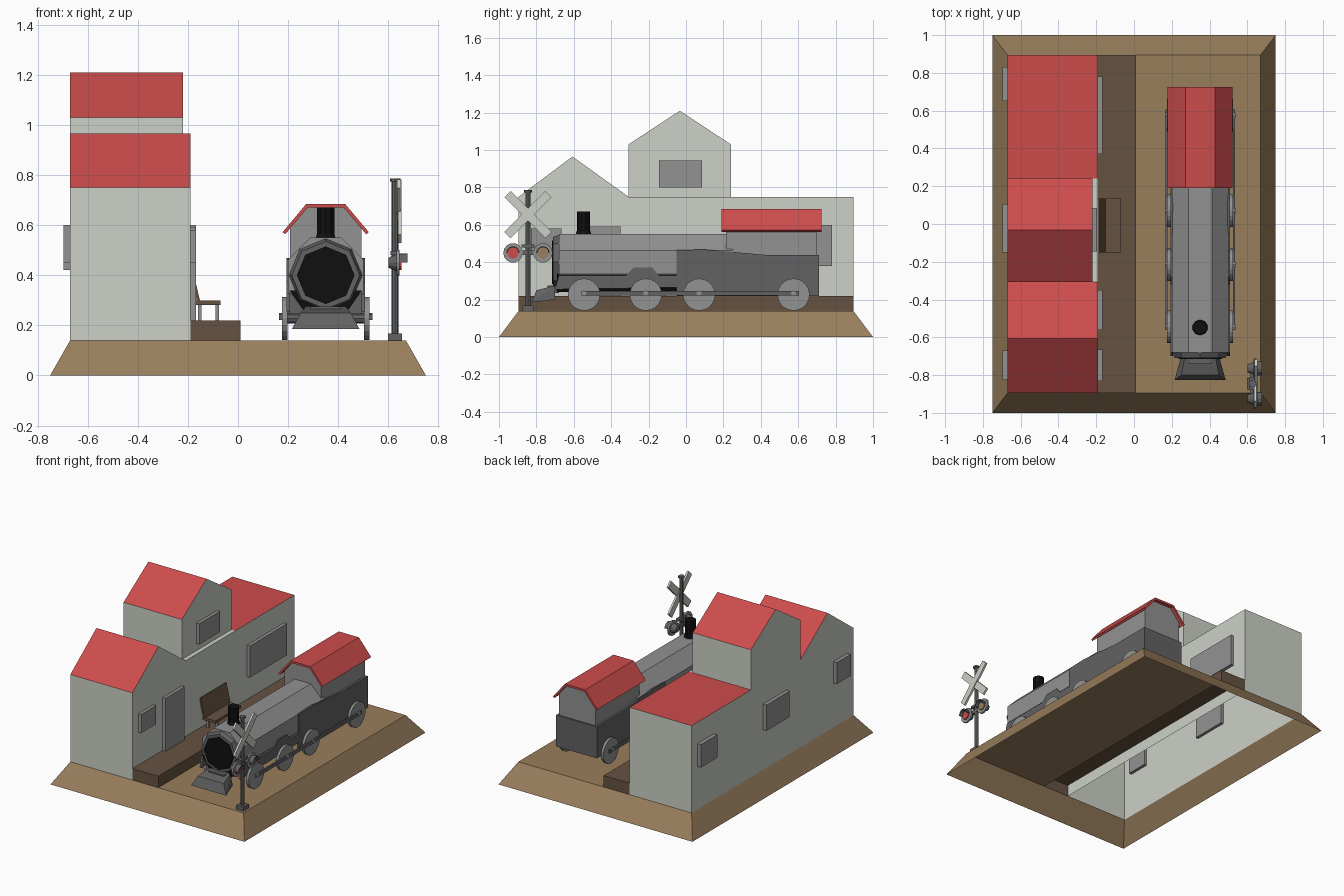
import bpy, bmesh, math
from mathutils import Matrix, Vector

if "Cube" in bpy.data.objects:
    bpy.data.objects.remove(bpy.data.objects["Cube"])

def material(name, r, g, b):
    m = bpy.data.materials.new(name)
    lin = [((c / 255 + 0.055) / 1.055) ** 2.4 for c in (r, g, b)]
    m.diffuse_color = (*lin, 1)
    m.use_nodes = True
    m.node_tree.nodes["Principled BSDF"].inputs["Base Color"].default_value = m.diffuse_color
    return m

TAN = material("tan_ground", 153, 126, 92)
BROWN = material("brown_wood", 102, 82, 65)
WALL = material("pale_wall", 204, 209, 199)
RED = material("red_roof", 205, 76, 76)
GREY = material("mid_grey", 146, 146, 146)
DARK = material("dark_grey", 98, 98, 99)
BLACK = material("black", 16, 16, 16)

def finish(name, bm, *mats):
    bmesh.ops.recalc_face_normals(bm, faces=bm.faces)
    me = bpy.data.meshes.new(name)
    bm.to_mesh(me)
    bm.free()
    for m in mats:
        me.materials.append(m)
    ob = bpy.data.objects.new(name, me)
    bpy.context.collection.objects.link(ob)
    return ob

def prism(name, pts, lo, hi, axis, *mats, drop=None, paint=None):
    """Extrude a profile: (y,z) along x, or (x,z) along y."""
    bm = bmesh.new()
    def co(p, t):
        return (t, p[0], p[1]) if axis == 'x' else (p[0], t, p[1])
    a = [bm.verts.new(co(p, lo)) for p in pts]
    b = [bm.verts.new(co(p, hi)) for p in pts]
    bm.faces.new(a)
    bm.faces.new(b)
    for i in range(len(pts)):
        j = (i + 1) % len(pts)
        bm.faces.new((a[i], a[j], b[j], b[i]))
    bmesh.ops.recalc_face_normals(bm, faces=bm.faces)
    bm.normal_update()
    if paint:
        for f in bm.faces:
            f.material_index = paint(f)
    if drop:
        bmesh.ops.delete(bm, geom=[f for f in bm.faces if drop(f)], context='FACES_ONLY')
        me = bpy.data.meshes.new(name)
    return finish(name, bm, *mats)

def box(name, x0, x1, y0, y1, z0, z1, mat, drop=None):
    return prism(name, [(y0, z0), (y1, z0), (y1, z1), (y0, z1)], x0, x1, 'x', mat, drop=drop)

def cyl(name, center, r1, r2, depth, axis, n, mat, turn=0.0):
    bm = bmesh.new()
    bmesh.ops.create_cone(bm, cap_ends=True, segments=n, radius1=r1, radius2=r2, depth=depth)
    rot = Vector((0, 0, 1)).rotation_difference(Vector(axis)).to_matrix().to_4x4()
    bm.transform(Matrix.Translation(center) @ rot @ Matrix.Rotation(turn, 4, 'Z'))
    return finish(name, bm, mat)

def down(f):
    return f.normal.z < -0.9

# Ground: sloped open-bottomed base
bm = bmesh.new()
bot = [bm.verts.new((x, y, 0)) for x, y in ((-.75, -1), (.75, -1), (.75, 1), (-.75, 1))]
top = [bm.verts.new((x, y, .14)) for x, y in ((-.67, -.895), (.67, -.895), (.67, .895), (-.67, .895))]
inner = [bm.verts.new((.01, y, .14)) for y in (-.895, .895)]
bm.faces.new((bot[0], bot[1], top[1], inner[0], top[0]))
bm.faces.new((bot[1], bot[2], top[2], top[1]))
bm.faces.new((bot[2], bot[3], top[3], inner[1], top[2]))
bm.faces.new((bot[3], bot[0], top[0], top[3]))
bm.faces.new((inner[0], top[1], top[2], inner[1]))
finish("ground_base", bm, TAN)

# Platform
box("platform", -.19, .01, -.895, .895, .14, .22, BROWN,
    drop=lambda f: down(f) or f.normal.x < -.9)

# Station: long lower building and gabled tower
def lower_paint(f):
    y = f.calc_center_median().y
    return 1 if f.normal.z > .2 and not -.29 < y < .2 else 0

prism("station_building",
      [(-.895, .14), (-.895, .75), (-.607, .965), (-.307, .75), (.24, .75), (.895, .75), (.895, .14)],
      -.67, -.19, 'x', WALL, RED, drop=down, paint=lower_paint)
prism("station_tower", [(-.307, .75), (-.307, 1.03), (-.033, 1.21), (.24, 1.03), (.24, .75)],
      -.67, -.22, 'x', WALL, RED, drop=down, paint=lambda f: int(f.normal.z > .2))

# Windows and door: y0, y1, z0, z1
for i, w in enumerate([(-.825, -.67, .45, .6), (-.15, .105, .42, .6), (.65, .83, .44, .6)]):
    box(f"left_window_{i}", -.697, -.65, *w, GREY)
for i, w in enumerate([(-.83, -.665, .45, .58), (.37, .78, .38, .6)]):
    box(f"right_window_{i}", -.21, -.167, *w, GREY)
box("door", -.21, -.167, -.56, -.35, .22, .59, GREY)
box("tower_window", -.24, -.197, -.145, .085, .8, .945, GREY)

# Bench
box("bench_seat", -.17, -.07, -.15, .135, .282, .3, BROWN)
prism("bench_back", [(-.165, .3), (-.152, .3), (-.183, .43), (-.196, .43)], -.15, .135, 'y', BROWN)
for y in (-.12, .09):
    for x in (-.16, -.09):
        box("bench_leg", x, x + .014, y, y + .014, .22, .282, GREY)

# Boiler with tapered nose and black front
CX, CZ = .35, .4
R8 = .15 / math.cos(math.pi / 8)
Y = (0, 1, 0)
cyl("boiler", (CX, -.215, CZ), R8, R8, .93, Y, 8, GREY, math.pi / 8)
nose = cyl("boiler_nose", (CX, -.69, CZ), .135, .15, .04, Y, 8, DARK)
cyl("smokebox_door", (CX, -.712, CZ), .115, .115, .008, Y, 8, BLACK)
cyl("chimney", (CX, -.548, .6), .036, .036, .14, (0, 0, 1), 10, BLACK)
cyl("chimney_foot", (CX, -.548, .55), .046, .036, .035, (0, 0, 1), 10, BLACK)

# Underframe
prism("underframe", [(CX - .145, .34), (CX - .075, .24), (CX + .075, .24), (CX + .145, .34)],
      -.69, .2, 'y', BLACK)
box("buffer_step", CX - .06, CX + .06, -.74, -.68, .235, .275, DARK)

# Side skirts rising to the cab
skirt = [(-.7, .255), (-.68, .33), (-.45, .33), (-.32, .33), (-.28, .372), (-.18, .372), (-.145, .33),
         (-.05, .33), (-.05, .465), (.1, .468), (.42, .44), (.71, .44), (.71, .22), (-.05, .22), (-.05, .265)]
for s in (-1, 1):
    a, b = sorted((CX + s * .143, CX + s * .157))
    prism("side_skirt", skirt, a, b, 'x', DARK)

# Cab body, upper cab and folded roof
box("cab_lower", CX - .15, CX + .15, .19, .71, .22, .44, DARK)
prism("cab_upper", [(CX - .142, .43), (CX + .142, .43), (CX + .142, .59), (CX + .07, .672),
                    (CX - .07, .672), (CX - .142, .59)], .215, .7, 'y', GREY)
prism("cab_roof", [(CX - .172, .572), (CX - .078, .684), (CX + .078, .684), (CX + .172, .572),
                   (CX + .162, .563), (CX + .072, .67), (CX - .072, .67), (CX - .162, .563)],
      .19, .725, 'y', RED)

# Cowcatcher wedge
bm = bmesh.new()
rows = [((-.825, .185, .135), (-.8, .25, .1)), ((-.7, .2, .1), (-.7, .275, .08))]
v = [[bm.verts.new((CX + s * w, y, z)) for s in (-1, 1)] for pair in rows for y, z, w in pair]
bmesh.ops.convex_hull(bm, input=[p for r in v for p in r])
finish("cowcatcher", bm, DARK)

# Wheels, axles and coupling rods
for y in (-.545, -.215, .07, .575):
    cyl("axle", (CX, y, .228), .02, .02, .32, (1, 0, 0), 8, DARK)
    for s in (-1, 1):
        cyl("wheel", (CX + s * .163, y, .227), .086, .086, .022, (1, 0, 0), 20, GREY)
        cyl("wheel_pin", (CX + s * .178, y, .235), .014, .014, .018, (1, 0, 0), 8, GREY)
for s in (-1, 1):
    a, b = sorted((CX + s * .173, CX + s * .184))
    box("coupling_rod", a, b, -.56, .605, .222, .246, DARK)

# Crossing signal: post, crossed boards, lamps
PX, PY = .627, -.845
box("signal_foot", PX - .028, PX + .028, PY - .03, PY + .03, .14, .168, DARK)
cyl("signal_post", (PX, PY, .47), .014, .014, .62, (0, 0, 1), 8, DARK)
cyl("signal_cap", (PX, PY, .78), .021, .021, .012, (0, 0, 1), 8, DARK)
box("lamp_bar", PX - .01, PX + .01, PY - .08, PY + .08, .44, .462, DARK)
box("lamp_bracket", PX - .018, PX + .018, PY - .035, PY + .035, .48, .496, DARK)
for k, s in enumerate((-1, 1)):
    bm = bmesh.new()
    bmesh.ops.create_cube(bm, size=1)
    bm.transform(Matrix.Translation((PX + .014 + k * .005, PY, .655))
                 @ Matrix.Rotation(s * math.pi / 4, 4, 'X') @ Matrix.Diagonal((.014, .31, .048, 1)))
    finish("cross_board", bm, WALL)
for s, mat in ((-1, RED), (1, TAN)):
    y = PY + s * .08
    cyl("lamp_disc", (PX + .012, y, .45), .052, .052, .012, (1, 0, 0), 14, GREY)
    cyl("lamp_back", (PX - .01, y, .45), .02, .034, .034, (1, 0, 0), 12, DARK)
    cyl("lamp_lens", (PX + .021, y, .45), .03, .03, .008, (1, 0, 0), 12, mat)
    # half-ring visor over the lens
    arc = [(y + r * math.cos(t), .45 + r * math.sin(t))
           for r, ts in ((.036, range(0, 7)), (.03, range(6, -1, -1))) for t in [i * math.pi / 6 for i in ts]]
    prism("lamp_visor", arc, PX + .015, PX + .05, 'x', DARK)
